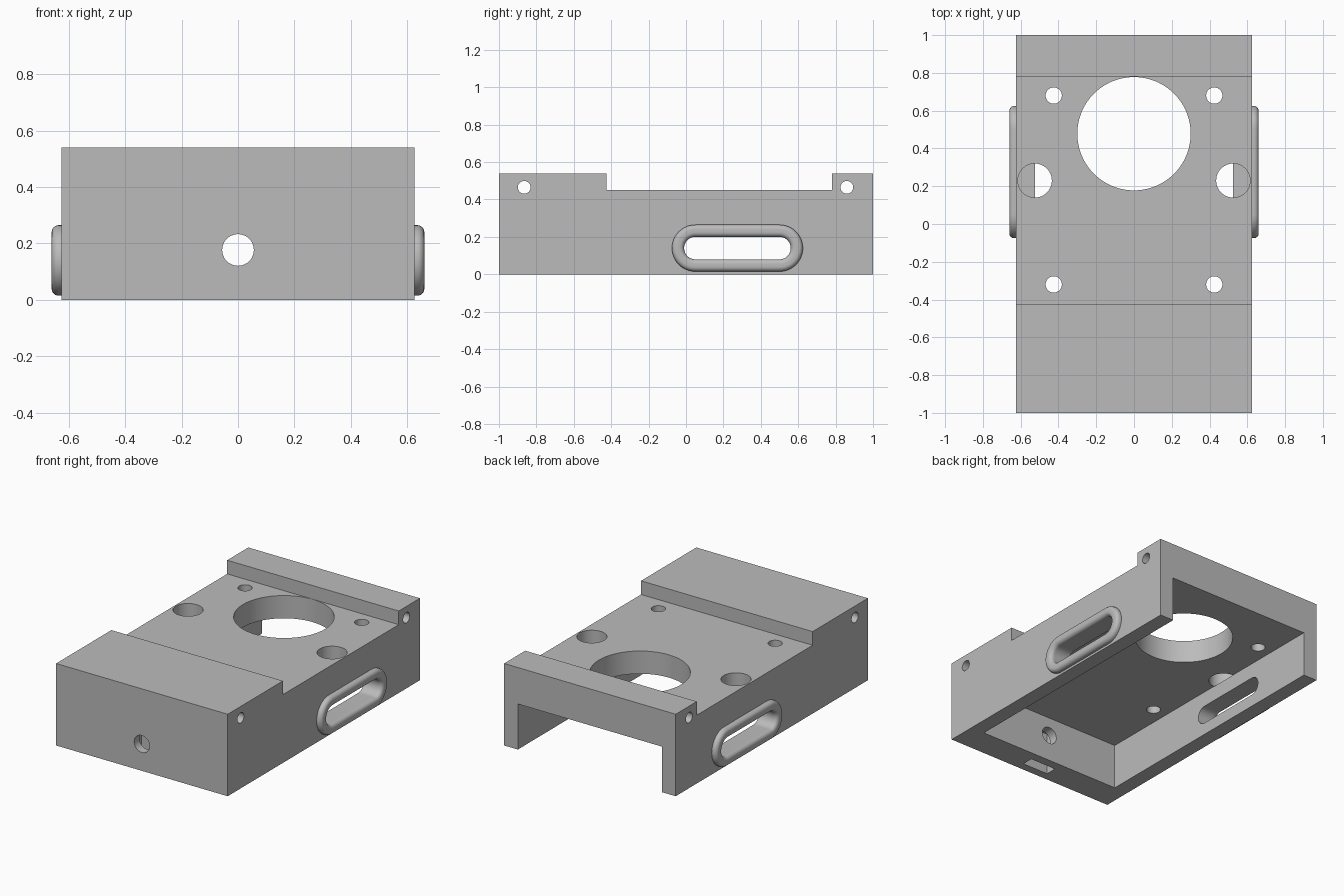
import bpy, bmesh
from math import pi, sin, cos
from mathutils import Matrix, Vector

if "Cube" in bpy.data.objects:
    bpy.data.objects.remove(bpy.data.objects["Cube"])

grey = bpy.data.materials.new("plain_grey")
grey.use_nodes = True
colour = (0.5, 0.5, 0.5, 1)
grey.diffuse_color = colour
grey.node_tree.nodes["Principled BSDF"].inputs["Base Color"].default_value = colour


def make_object(name, bm):
    bmesh.ops.recalc_face_normals(bm, faces=bm.faces)
    mesh = bpy.data.meshes.new(name)
    bm.to_mesh(mesh)
    bm.free()
    mesh.materials.append(grey)
    obj = bpy.data.objects.new(name, mesh)
    bpy.context.collection.objects.link(obj)
    return obj


def activate(obj):
    bpy.ops.object.select_all(action='DESELECT')
    obj.select_set(True)
    bpy.context.view_layer.objects.active = obj


def prism(name, points, shift):
    """Extrude a flat outline along a vector."""
    bm = bmesh.new()
    face = bm.faces.new([bm.verts.new(p) for p in points])
    new = bmesh.ops.extrude_face_region(bm, geom=[face])["geom"]
    verts = [v for v in new if isinstance(v, bmesh.types.BMVert)]
    bmesh.ops.translate(bm, verts=verts, vec=shift)
    return make_object(name, bm)


def box(name, low, high):
    (a, b, c), (d, e, f) = low, high
    return prism(name, [(a, b, c), (d, b, c), (d, e, c), (a, e, c)], (0, 0, f - c))


def cylinder(name, centre, radius, depth, axis='Z', sides=48):
    turn = {'X': Matrix.Rotation(pi / 2, 4, 'Y'),
            'Y': Matrix.Rotation(pi / 2, 4, 'X'), 'Z': Matrix()}[axis]
    bm = bmesh.new()
    bmesh.ops.create_cone(bm, cap_ends=True, segments=sides, radius1=radius,
                          radius2=radius, depth=depth,
                          matrix=Matrix.Translation(centre) @ turn)
    return make_object(name, bm)


SLOT_Y, SLOT_Z, SLOT_HALF = 0.275, 0.14, 0.225


def stadium(x, radius, steps=24):
    """Rounded slot outline in the side plane."""
    points = []
    for end in (1, -1):
        for i in range(steps + 1):
            a = -pi / 2 + pi * i / steps
            points.append(Vector((x, SLOT_Y + end * (SLOT_HALF + radius * cos(a)),
                                  SLOT_Z + end * radius * sin(a))))
    return points


# Body: stepped side outline extruded across the width
W = 0.625
outline = [(-1, 0), (1, 0), (1, 0.54), (0.78, 0.54), (0.78, 0.45),
           (-0.425, 0.45), (-0.425, 0.54), (-1, 0.54)]
body = prism("body", [(-W, y, z) for y, z in outline], (2 * W, 0, 0))

# Cutters: cavity open below and at the back, then slots and holes
cutters = [box("cavity_cutter", (-0.525, -0.81, -0.1), (0.525, 1.1, 0.3)),
           box("nut_slot_cutter", (-0.095, -0.945, -0.1), (0.095, -0.87, 0.28)),
           cylinder("front_hole_cutter", (0, -0.9, 0.177), 0.056, 0.4, 'Y'),
           cylinder("large_hole_cutter", (0, 0.478, 0.4), 0.3, 0.4, sides=96),
           prism("side_slot_cutter", stadium(-0.8, 0.06), (1.6, 0, 0))]
for y in (-0.865, 0.86):
    cutters.append(cylinder("cross_hole_cutter", (0, y, 0.465), 0.034, 1.6, 'X'))
for side in (-1, 1):
    for y in (-0.32, 0.68):
        cutters.append(cylinder("screw_hole_cutter", (side * 0.425, y, 0.4), 0.043, 0.4))
    cutters.append(cylinder("post_hole_cutter", (side * 0.525, 0.23, 0.449), 0.09, 0.3))

activate(body)
for cutter in cutters:
    cutter.hide_render = True
    mod = body.modifiers.new("cut", 'BOOLEAN')
    mod.operation = 'DIFFERENCE'
    mod.solver = 'EXACT'
    mod.object = cutter
    bpy.ops.object.modifier_apply(modifier=mod.name)
    bpy.data.objects.remove(cutter)
bpy.ops.object.shade_smooth_by_angle(angle=pi / 6)


# Slot rims: rounded section swept round the slot outline
def slot_rim(name, side):
    inner, outer, tip, fillet = 0.06, 0.125, 0.66, 0.025
    arc = [pi / 2 * i / 6 for i in range(7)]
    section = [(inner, W)]
    section += [(inner + fillet * (1 - cos(a)), tip - fillet * (1 - sin(a))) for a in arc]
    section += [(outer - fillet * (1 - sin(a)), tip - fillet * (1 - cos(a))) for a in arc]
    section.append((outer, W))
    bm = bmesh.new()
    loops = [[bm.verts.new(p) for p in stadium(side * x, r)] for r, x in section]
    for a, b in zip(loops, loops[1:] + loops[:1]):
        for i in range(len(a)):
            j = (i + 1) % len(a)
            bm.faces.new((a[i], a[j], b[j], b[i]))
    rim = make_object(name, bm)
    activate(rim)
    bpy.ops.object.shade_smooth_by_angle(angle=pi / 6)


slot_rim("left_slot_rim", 1)
slot_rim("right_slot_rim", -1)
